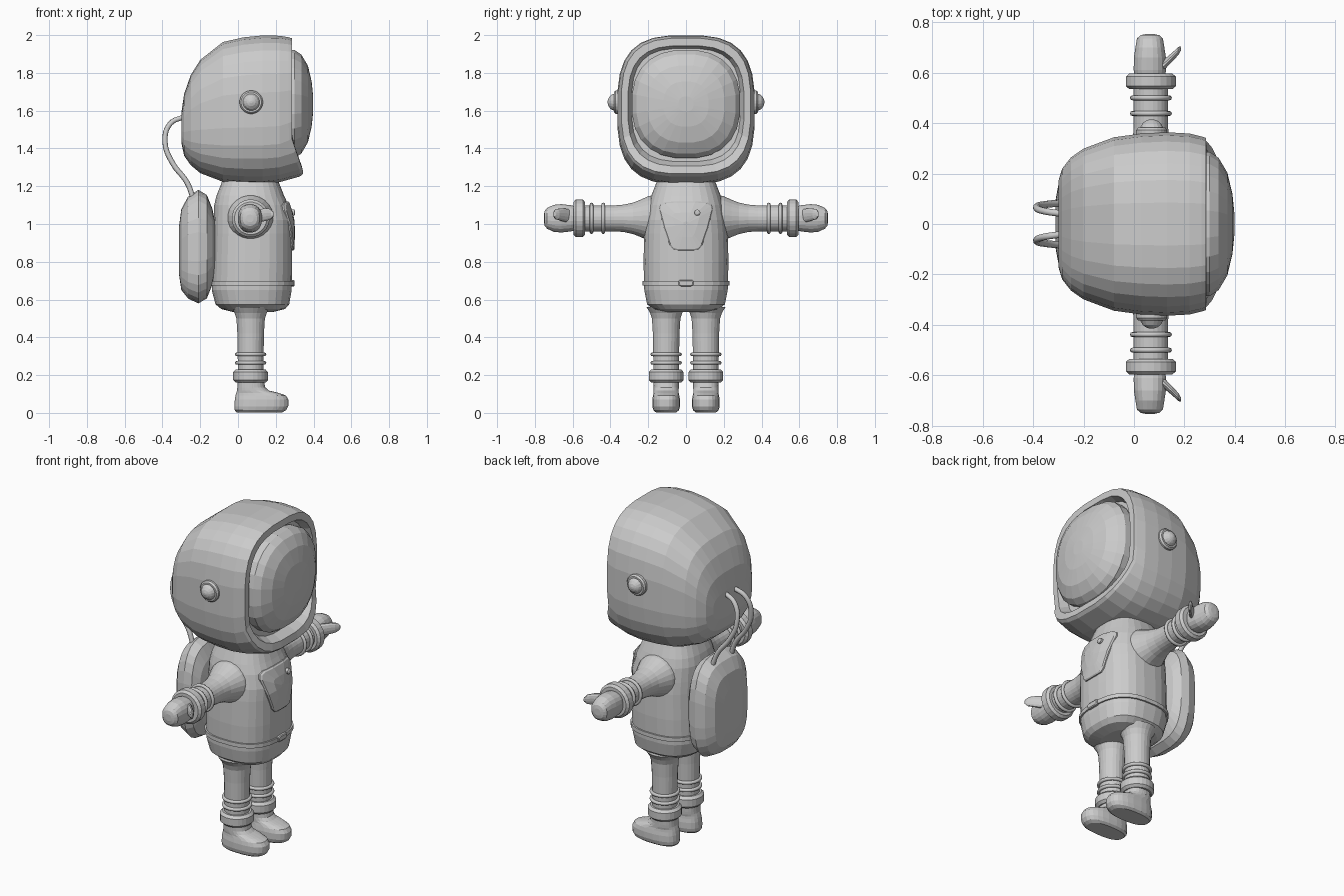
import bpy, bmesh, math

if "Cube" in bpy.data.objects:
    bpy.data.objects.remove(bpy.data.objects["Cube"])


def make(name, verts, faces, mirror=False):
    me = bpy.data.meshes.new(name)
    me.from_pydata(verts, [], faces)
    bm = bmesh.new()
    bm.from_mesh(me)
    bmesh.ops.recalc_face_normals(bm, faces=bm.faces)
    bm.to_mesh(me)
    bm.free()
    ob = bpy.data.objects.new(name, me)
    bpy.context.collection.objects.link(ob)
    if mirror:
        add_mirror(ob)
    return ob


def add_mirror(ob):
    m = ob.modifiers.new("mirror", 'MIRROR')
    m.use_axis = (False, True, False)


def skin(name, rings, mirror=False):
    """Join equal-length point rings and cap both ends."""
    k = len(rings[0])
    faces = [(i * k + j, i * k + (j + 1) % k, (i + 1) * k + (j + 1) % k, (i + 1) * k + j)
             for i in range(len(rings) - 1) for j in range(k)]
    faces += [tuple(range(k)), tuple(range((len(rings) - 1) * k, len(rings) * k))]
    return make(name, [p for r in rings for p in r], faces, mirror)


def loft(name, axis, rings, n=2.0, seg=24, mirror=False, warp=None):
    """rings: (t, centre a, centre b, radius a, radius b) superellipses along an axis."""
    out = []
    for t, a, b, ra, rb in rings:
        ring = []
        for j in range(seg):
            w = 2 * math.pi * (j + 0.5) / seg
            c, s = math.cos(w), math.sin(w)
            u = a + ra * math.copysign(abs(c) ** (2 / n), c)
            v = b + rb * math.copysign(abs(s) ** (2 / n), s)
            p = {'x': (t, u, v), 'y': (u, t, v), 'z': (u, v, t)}[axis]
            ring.append(warp(p) if warp else p)
        out.append(ring)
    return skin(name, out, mirror)


def ring_band(name, axis, loc, major, minor):
    rot = (math.pi / 2, 0, 0) if axis == 'y' else (0, 0, 0)
    bpy.ops.mesh.primitive_torus_add(major_segments=32, minor_segments=8, major_radius=major,
                                     minor_radius=minor, rotation=rot)
    ob = bpy.context.object
    ob.name = name
    for p in ob.data.polygons:
        p.use_smooth = True
    bpy.ops.object.transform_apply(location=False, rotation=True, scale=False)
    for v in ob.data.vertices:
        v.co.x += loc[0]
        v.co.y += loc[1]
        v.co.z += loc[2]
    add_mirror(ob)


def cuff(name, axis, t, a, b, r, h):
    loft(name, axis, [(t - h, a, b, r - .03, r - .03), (t - h, a, b, r - .014, r - .014),
                      (t - h * .6, a, b, r, r), (t + h * .6, a, b, r, r),
                      (t + h, a, b, r - .014, r - .014), (t + h, a, b, r - .03, r - .03)],
         mirror=True)


# Helmet shell with recessed face opening; chin swept forward
def chin(p):
    x, y, z = p
    if x > .23:
        x += .06 * min(1, max(0, (1.45 - z) / .17))
    return x, y, z


shell = [(-.30, 1.43, 1.59, .17), (-.285, 1.36, 1.69, .22), (-.25, 1.31, 1.79, .265),
         (-.20, 1.268, 1.87, .30), (-.08, 1.222, 1.965, .345), (.03, 1.212, 1.99, .36),
         (.13, 1.21, 2.0, .365), (.22, 1.22, 1.998, .36), (.268, 1.25, 1.99, .348),
         (.285, 1.265, 1.985, .343), (.287, 1.305, 1.945, .308), (.24, 1.33, 1.93, .288)]
loft("helmet", 'x', [(x, 0, (a + b) / 2, ry, (b - a) / 2) for x, a, b, ry in shell],
     n=3, seg=28, warp=chin)

# Domed visor
loft("visor", 'x', [(x, 0, 1.635, r, r) for x, r in
     [(.25, .288), (.30, .288), (.335, .264), (.37, .205), (.39, .12), (.398, .04)]], n=2.4)

# Ear pieces: disc and button
loft("ear_disc", 'y', [(y, .07, 1.645, r, r) for y, r in
     [(.34, .062), (.372, .062), (.382, .054), (.382, .04)]], mirror=True)
loft("ear_button", 'y', [(y, .07, 1.645, r, r) for y, r in
     [(.36, .045), (.385, .045), (.4, .036), (.41, .022), (.415, .006)]], seg=16, mirror=True)

# Torso
BODY_N = 2.6
body = [(.535, -.03, .19, .12), (.55, -.09, .25, .175), (.575, -.12, .272, .207),
        (.65, -.14, .285, .222), (.80, -.137, .288, .226), (.95, -.132, .288, .222),
        (1.02, -.13, .287, .215), (1.10, -.127, .268, .20), (1.15, -.115, .245, .185),
        (1.20, -.095, .225, .165), (1.24, -.08, .21, .15)]
loft("torso", 'z', [(z, (a + b) / 2, 0, (b - a) / 2, ry) for z, a, b, ry in body], n=BODY_N, seg=28)


def chest_x(y, z):
    for (z0, a0, b0, r0), (z1, a1, b1, r1) in zip(body, body[1:]):
        if z0 <= z <= z1:
            f = (z - z0) / (z1 - z0)
            a, b, r = a0 + f * (a1 - a0), b0 + f * (b1 - b0), r0 + f * (r1 - r0)
            return (a + b) / 2 + (b - a) / 2 * (1 - abs(y / r) ** BODY_N) ** (1 / BODY_N)


# Chest plate following the torso front, and its button
half = [(.04, .86), (.066, .864), (.085, .885), (.118, .98), (.143, 1.075), (.138, 1.10), (.115, 1.115), (.05, 1.12)]
outline = half + [(-y, z) for y, z in reversed(half)]
skin("chest_plate", [[(chest_x(y * s, 1 + (z - 1) * s) + d, y * s, 1 + (z - 1) * s) for y, z in outline]
                     for s, d in [(1, -.02), (1, .007), (.95, .012), (.5, .013), (.1, .013)]])
loft("chest_button", 'x', [(.27, .06, 1.06, .016, .016), (.298, .06, 1.06, .016, .016),
                           (.303, .06, 1.06, .008, .008)], seg=12)

# Belt and buckle
loft("belt", 'z', [(z, .073, 0, .213 + d, .224 + d) for z, d in
     [(.675, -.01), (.675, .008), (.699, .008), (.699, -.01)]], n=BODY_N, seg=28)
loft("buckle", 'x', [(.27, 0, .687, .04, .017), (.296, 0, .687, .04, .017),
                     (.30, 0, .687, .035, .012)], n=6, seg=16)

# Backpack
loft("backpack", 'x', [(x, 0, z, ry, rz) for x, z, ry, rz in
     [(-.312, .86, .09, .13), (-.30, .865, .155, .215), (-.265, .875, .20, .27), (-.21, .88, .217, .302),
      (-.165, .88, .205, .275), (-.135, .88, .17, .2), (-.12, .88, .1, .12)]], n=3.2, seg=28)

# Air hoses from backpack to helmet
for s, side in ((1, "left"), (-1, "right")):
    cu = bpy.data.curves.new("hose_" + side, 'CURVE')
    cu.dimensions = '3D'
    cu.bevel_depth = .014
    cu.bevel_resolution = 2
    sp = cu.splines.new('BEZIER')
    pts = [(-.235, .09, 1.13), (-.27, .085, 1.22), (-.345, .078, 1.32), (-.386, .068, 1.43),
           (-.36, .052, 1.53), (-.28, .04, 1.57)]
    sp.bezier_points.add(len(pts) - 1)
    for bp, (x, y, z) in zip(sp.bezier_points, pts):
        bp.co = (x, y * s, z)
        bp.handle_left_type = bp.handle_right_type = 'AUTO'
    sp.resolution_u = 5
    cu.use_fill_caps = True
    bpy.context.collection.objects.link(bpy.data.objects.new("hose_" + side, cu))

# Arms with sleeve rings, cuffs, mittens and thumbs
AX, AZ = .067, 1.03
loft("arm", 'y', [(y, AX, AZ, r, r) for y, r in
     [(.15, .13), (.20, .118), (.24, .10), (.28, .084), (.33, .073), (.38, .069), (.57, .069)]],
     mirror=True)
for y in (.438, .50):
    ring_band("sleeve_ring", 'y', (AX, y, AZ), .073, .010)
cuff("wrist_cuff", 'y', .565, AX, AZ, .1, .031)
loft("mitten", 'y', [(y, .063, AZ, rx, rz) for y, rx, rz in
     [(.57, .058, .06), (.61, .065, .07), (.66, .064, .076), (.70, .058, .072), (.735, .052, .056),
      (.748, .038, .04), (.752, .02, .02)]], n=2.3, seg=20, mirror=True)
loft("thumb", 'x', [(.08, .61, 1.04, .03, .036), (.12, .632, 1.045, .022, .036), (.15, .66, 1.05, .018, .034),
                    (.175, .685, 1.052, .017, .028), (.187, .697, 1.052, .008, .014)], seg=12, mirror=True)

# Legs with rings, cuffs and boots
LX, LY = .067, .105
loft("leg", 'z', [(z, LX, LY, r, r) for z, r in
     [(.13, .068), (.30, .069), (.42, .071), (.50, .076), (.53, .086), (.56, .105)]], mirror=True)
for z in (.265, .31):
    ring_band("leg_ring", 'z', (LX, LY, z), .073, .010)
cuff("ankle_cuff", 'z', .195, LX, LY, .093, .035)
loft("boot", 'z', [(z, (a + b) / 2, LY, (b - a) / 2, ry) for z, a, b, ry in
     [(.003, -.008, .235, .055), (.014, -.018, .255, .068), (.035, -.02, .267, .074), (.07, -.018, .268, .074),
      (.092, -.014, .255, .07), (.106, -.01, .215, .067), (.118, -.006, .165, .067), (.135, -.004, .145, .067),
      (.18, 0, .135, .068)]], n=2.5, seg=24, mirror=True)
